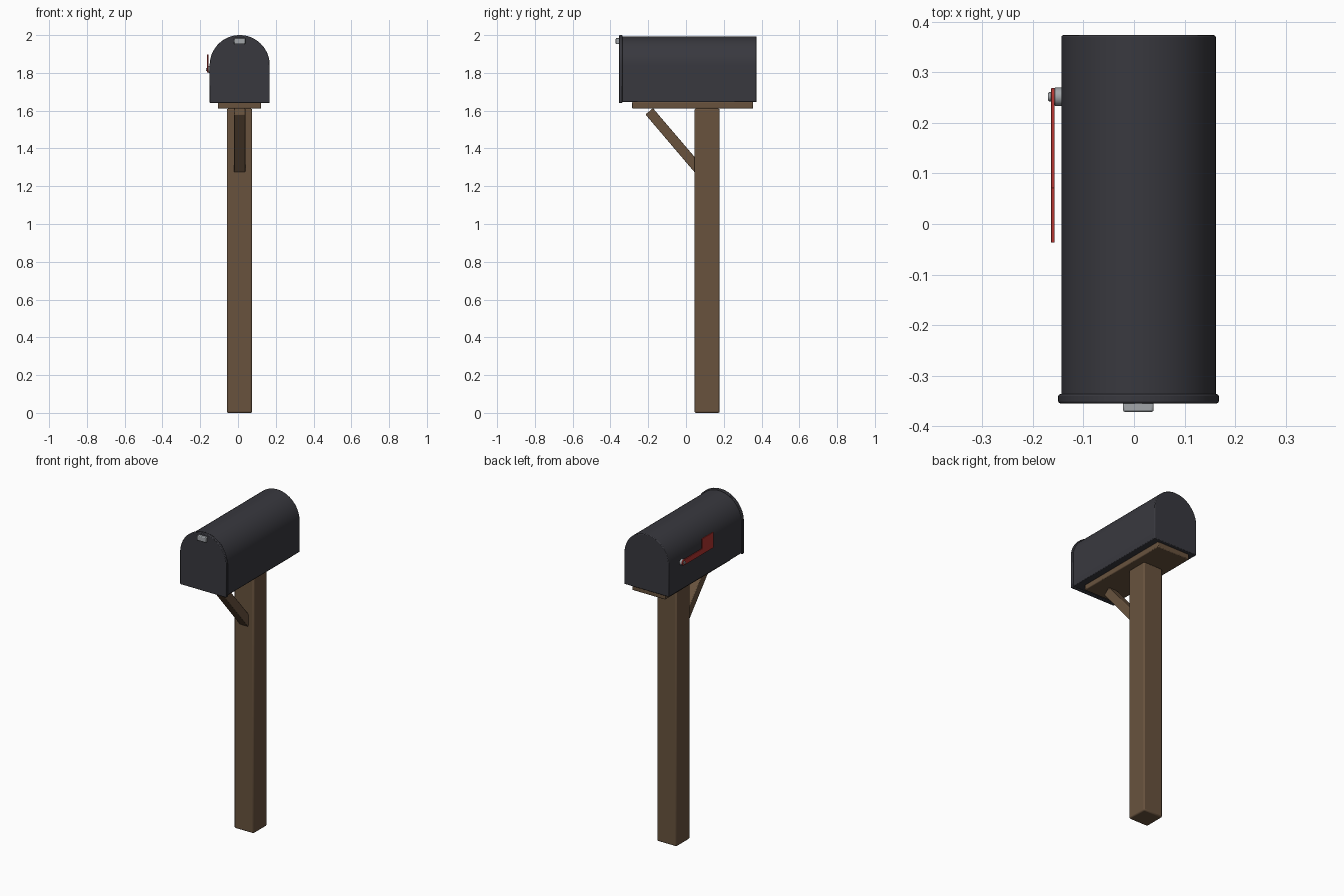
import bpy, bmesh, math
from mathutils import Matrix

cube = bpy.data.objects.get("Cube")
if cube:
    bpy.data.objects.remove(cube, do_unlink=True)


def material(name, rgb):
    m = bpy.data.materials.new(name)
    m.use_nodes = True
    m.diffuse_color = (*rgb, 1)
    m.node_tree.nodes["Principled BSDF"].inputs["Base Color"].default_value = (*rgb, 1)
    return m


BLACK = material("charcoal_metal", (0.040, 0.040, 0.049))
WOOD = material("brown_wood", (0.140, 0.086, 0.048))
RED = material("flag_red", (0.45, 0.035, 0.03))
STEEL = material("grey_steel", (0.36, 0.38, 0.40))


def finish(name, bm, mat, bevel=0.0):
    bmesh.ops.recalc_face_normals(bm, faces=bm.faces)
    mesh = bpy.data.meshes.new(name)
    bm.to_mesh(mesh)
    bm.free()
    mesh.materials.append(mat)
    ob = bpy.data.objects.new(name, mesh)
    bpy.context.collection.objects.link(ob)
    if bevel:
        mod = ob.modifiers.new("Bevel", "BEVEL")
        mod.width = bevel
        mod.segments = 2
        mod.limit_method = "ANGLE"
        mod.angle_limit = math.radians(40)
    bpy.ops.object.select_all(action="DESELECT")
    bpy.context.view_layer.objects.active = ob
    ob.select_set(True)
    bpy.ops.object.shade_smooth_by_angle(angle=math.radians(30))
    return ob


def box(name, x, y, z, mat, bevel):
    """Block given by its (min, max) range on each axis."""
    bm = bmesh.new()
    bmesh.ops.create_cube(bm, size=1)
    for v in bm.verts:
        v.co = [(a + b) / 2 + c * (b - a) for c, (a, b) in zip(v.co, (x, y, z))]
    return finish(name, bm, mat, bevel)


def prism(name, points, start, end, mat, bevel, axis="y"):
    """Extrude a 2D profile: (x, z) along y, or (y, z) along x."""
    bm = bmesh.new()
    place = (lambda p: (p[0], start, p[1])) if axis == "y" else (lambda p: (start, *p))
    face = bm.faces.new([bm.verts.new(place(p)) for p in points])
    ext = bmesh.ops.extrude_face_region(bm, geom=[face])
    step = (0, end - start, 0) if axis == "y" else (end - start, 0, 0)
    bmesh.ops.translate(bm, vec=step, verts=[g for g in ext["geom"] if isinstance(g, bmesh.types.BMVert)])
    return finish(name, bm, mat, bevel)


def arc(cx, cz, r, a0, a1, steps):
    angles = [math.radians(a0 + (a1 - a0) * i / steps) for i in range(steps + 1)]
    return [(cx + r * math.cos(a), cz + r * math.sin(a)) for a in angles]


def arch(r, bottom, top):
    """Flat-bottomed outline with a semicircular roof."""
    return [(CX - r, bottom), (CX + r, bottom)] + arc(CX, top - r, r, 0, 180, 32)


def pin(name, r, x0, x1, mat, bevel):
    bm = bmesh.new()
    bmesh.ops.create_cone(bm, cap_ends=True, segments=24, radius1=r, radius2=r, depth=x1 - x0,
                          matrix=Matrix.Translation(((x0 + x1) / 2, PIVOT_Y, PIVOT_Z))
                          @ Matrix.Rotation(math.pi / 2, 4, "Y"))
    return finish(name, bm, mat, bevel)


CX = 0.009
PIVOT_Y, PIVOT_Z = 0.252, 1.818

# Wooden stand
box("post", (-0.059, 0.075), (0.045, 0.178), (0, 1.611), WOOD, 0.008)
box("support_board", (-0.106, 0.122), (-0.285, 0.355), (1.611, 1.646), WOOD, 0.005)
brace = [(-0.215, 1.58), (0.06, 1.257), (0.06, 1.338), (-0.175, 1.613)]
prism("diagonal_brace", brace, -0.022, 0.039, WOOD, 0.004, "x")

# Mailbox body and front door
prism("mailbox_body", arch(0.153, 1.645, 1.993), -0.342, 0.374, BLACK, 0.004)
prism("front_door", arch(0.159, 1.640, 2.0), -0.355, -0.337, BLACK, 0.004)
box("door_latch", (-0.022, 0.039), (-0.372, -0.352), (1.952, 1.984), STEEL, 0.004)

# Signal flag on the side: rounded arm with a raised plate at its front end
flag = arc(PIVOT_Y, PIVOT_Z, 0.017, -90, 90, 10)
flag += [(0.072, 1.835), (0.072, 1.897), (-0.037, 1.897), (-0.037, 1.801)]
prism("signal_flag", flag, -0.164, -0.157, RED, 0.001, "x")
pin("flag_mount", 0.018, -0.158, -0.138, STEEL, 0.002)
pin("flag_pin", 0.009, -0.170, -0.156, STEEL, 0.002)
